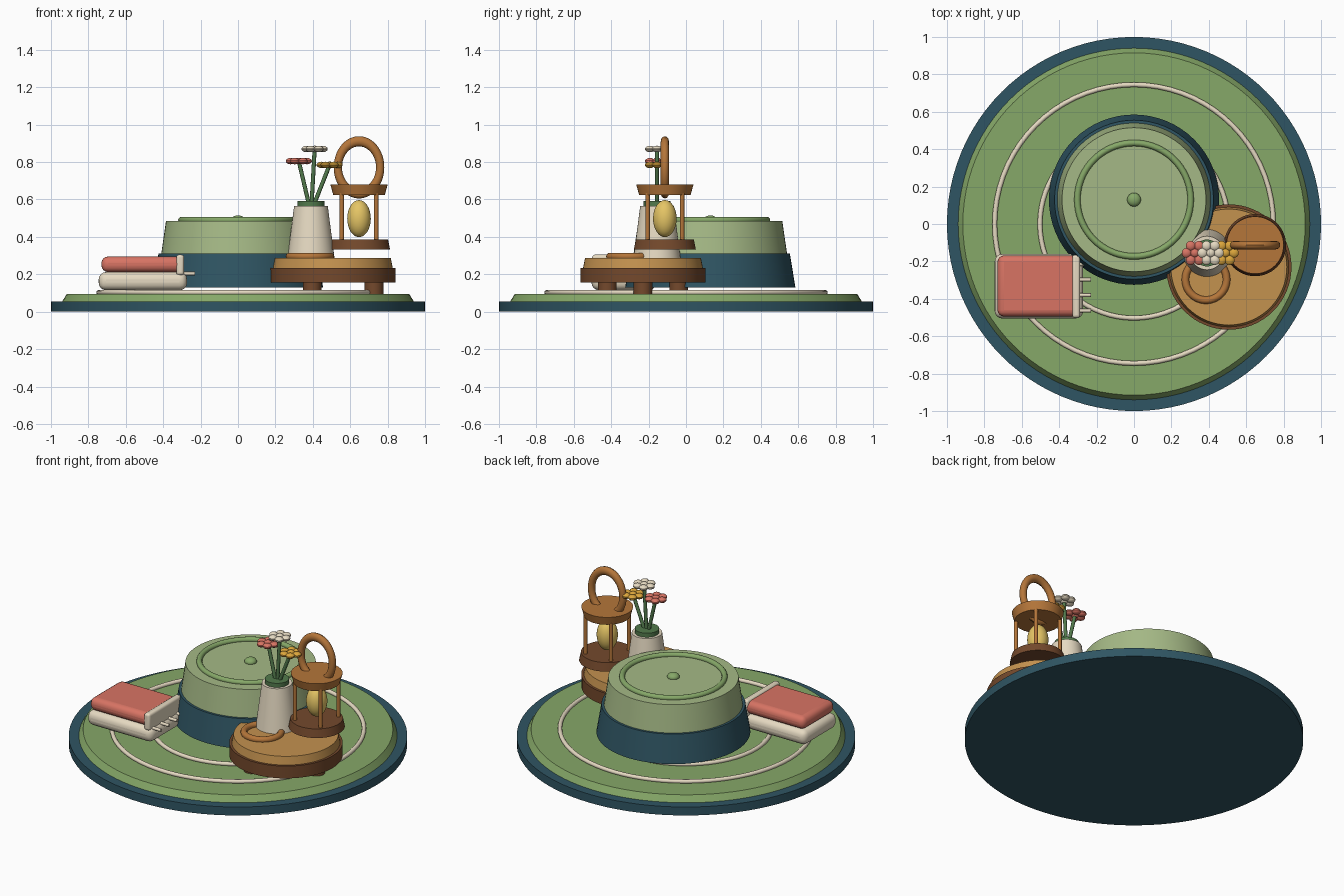
import bpy, bmesh, math
from mathutils import Vector

if "Cube" in bpy.data.objects:
    bpy.data.objects.remove(bpy.data.objects["Cube"])

def mat(name, h):
    m = bpy.data.materials.new(name)
    c = [int(h[i:i + 2], 16) / 255 for i in (0, 2, 4)]
    m.diffuse_color = [((v + .055) / 1.055) ** 2.4 for v in c] + [1]
    m.use_nodes = True
    m.node_tree.nodes["Principled BSDF"].inputs["Base Color"].default_value = m.diffuse_color
    return m

TEAL, GREEN, SAGE = mat("teal", "2f5563"), mat("green", "86a868"), mat("sage", "a5b986")
CREAM, RED, GOLD = mat("cream", "e6dac2"), mat("coral", "d87464"), mat("gold", "dca63c")
WOOD, DARK, TAN = mat("wood", "b5763a"), mat("dark_wood", "74492c"), mat("tan", "c4924f")
LEAF, GLOW = mat("leaf", "527a4c"), mat("glow", "e5c565")

def finish(name, m):
    o = bpy.context.object
    o.name = name
    o.data.materials.append(m)
    bpy.ops.object.transform_apply(location=False, rotation=True, scale=True)
    bpy.ops.object.shade_smooth_by_angle(angle=math.radians(35))
    return o

def cone(name, m, x, y, z0, z1, r0, r1=None, n=64, bevel=0):
    bpy.ops.mesh.primitive_cone_add(vertices=n, radius1=r0, radius2=r0 if r1 is None else r1,
                                    depth=z1 - z0, location=(x, y, (z0 + z1) / 2))
    return finish(name, m)

def ring(name, m, loc, R, r, rot=(0, 0, 0), scale=(1, 1, 1)):
    bpy.ops.mesh.primitive_torus_add(major_radius=R, minor_radius=r, major_segments=72,
                                     minor_segments=12, location=loc, rotation=rot)
    bpy.context.object.scale = scale
    return finish(name, m)

def ball(name, m, loc, s, n=24):
    bpy.ops.mesh.primitive_uv_sphere_add(segments=n, ring_count=n // 2, radius=1, location=loc)
    bpy.context.object.scale = s
    return finish(name, m)

def rod(name, m, a, b, r):
    a, b = Vector(a), Vector(b)
    bpy.ops.mesh.primitive_cylinder_add(vertices=12, radius=r, depth=(b - a).length, location=(a + b) / 2,
                                        rotation=(b - a).to_track_quat('Z', 'Y').to_euler())
    return finish(name, m)

def box(name, m, x0, x1, y0, y1, z0, z1, bevel):
    bpy.ops.mesh.primitive_cube_add(size=1, location=((x0 + x1) / 2, (y0 + y1) / 2, (z0 + z1) / 2))
    bpy.context.object.scale = (x1 - x0, y1 - y0, z1 - z0)
    o = finish(name, m)
    b = o.modifiers.new("rounding", 'BEVEL')
    b.width, b.segments = bevel, 4
    return o

# round base and rug with inlaid rings
cone("base_disc", TEAL, 0, 0, 0, .055, 1, n=96)
cone("rug", GREEN, 0, 0, .055, .095, .94, .915, n=96)
for R in (.745, .503):
    ring("rug_ring", CREAM, (0, 0, .103), R, .013)

# pouf
PX, PY = 0, .13
cone("pouf_base", TEAL, PX, PY, .13, .312, .455, .425)
cone("pouf_cushion", SAGE, PX, PY, .312, .485, .41, .385)
ring("pouf_piping", GREEN, (PX, PY, .49), .303, .017)
ball("pouf_button", GREEN, (PX, PY, .49), (.037, .037, .025))

# folded blankets with strap and fringe
box("lower_blanket", CREAM, -.745, -.272, -.505, -.16, .115, .212, .04)
box("upper_blanket", RED, -.73, -.29, -.495, -.168, .212, .295, .035)
box("blanket_edge", CREAM, -.33, -.288, -.502, -.165, .195, .305, .015)
for i in range(4):
    y = -.463 + i * .083
    rod("fringe", CREAM, (-.30, y, .204), (-.23, y, .204), .01)

# side table
TX, TY = .507, -.23
cone("table_rim", DARK, TX, TY, .155, .235, .335)
cone("table_top", TAN, TX, TY, .235, .287, .32, .31)
for i in range(3):
    a = i * math.tau / 3
    cone("table_foot", DARK, TX + .22 * math.cos(a), TY + .22 * math.sin(a), .095, .16, .05, n=24)
ring("table_coaster", WOOD, (.385, -.297, .295), .11, .02)

# vase
VX, VY = .39, -.155
cone("vase", CREAM, VX, VY, .287, .565, .126, .09, n=40)
cone("vase_neck", LEAF, VX, VY, .56, .592, .072, n=32)

# flowers
for fx, fz, m in ((.325, .805, RED), (.41, .87, CREAM), (.49, .785, GOLD)):
    c = (fx, VY, fz)
    rod("stem", LEAF, (VX + (fx - VX) * .15, VY, .57), c, .011)
    ball("flower_centre", m, c, (.025, .025, .018), 12)
    for i in range(6):
        a = i * math.tau / 6
        ball("petal", m, (fx + .044 * math.cos(a), VY + .044 * math.sin(a), fz), (.027, .027, .017), 14)

# lantern
LX, LY = .647, -.113
cone("lantern_base", DARK, LX, LY, .332, .386, .166, .155)
cone("lantern_cap", WOOD, LX, LY, .625, .68, .138, .153)
for sx in (-1, 1):
    for sy in (-1, 1):
        rod("lantern_post", WOOD, (LX + sx * .092, LY + sy * .092, .38), (LX + sx * .092, LY + sy * .092, .635), .012)
ball("lantern_glow", GLOW, (LX, LY, .498), (.063, .063, .099), 32)
ring("lantern_handle", WOOD, (LX, LY, .772), .113, .022, (math.pi / 2, 0, 0), (1, 1.23, 1))
